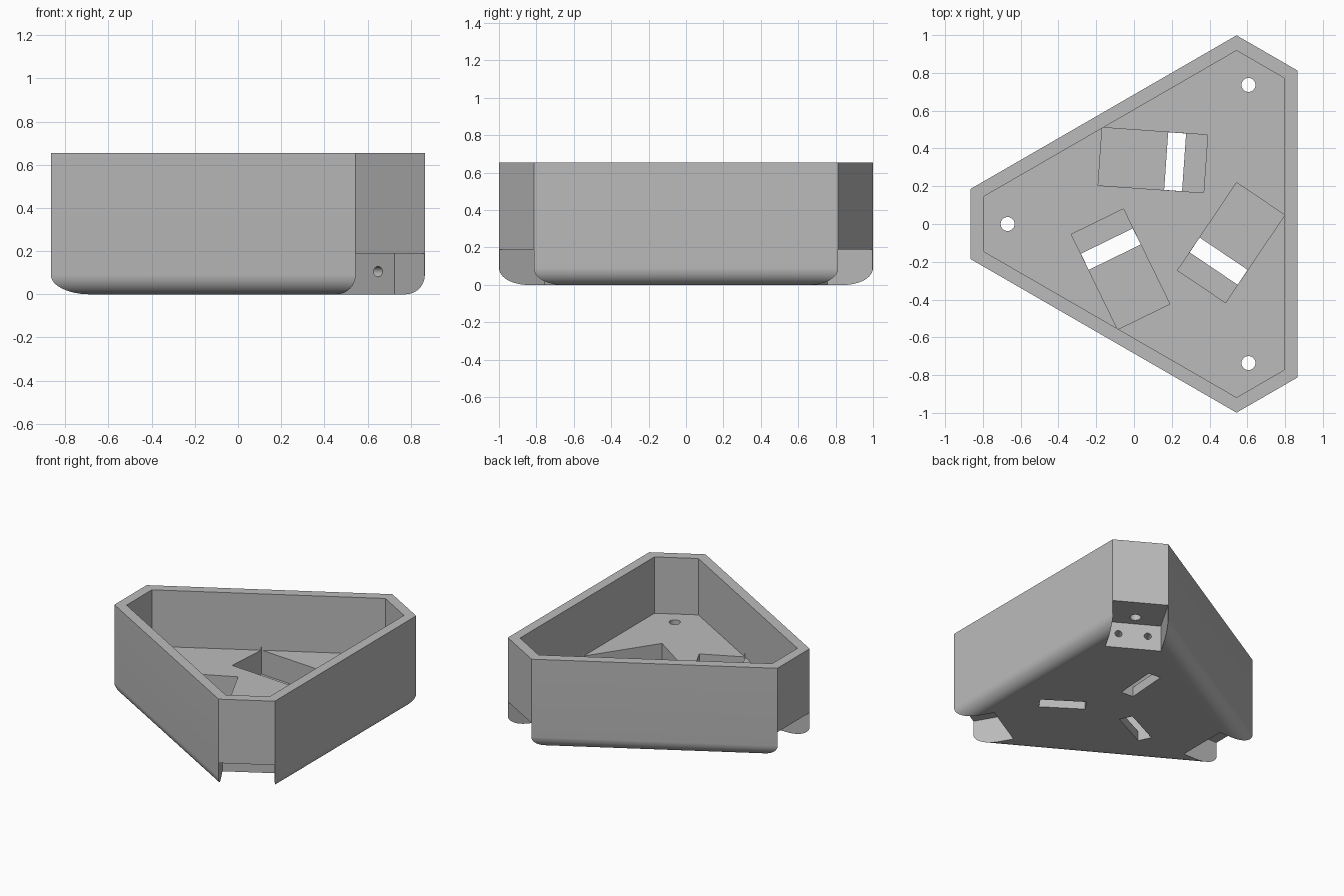
import bpy, bmesh
from math import sin, cos, pi, radians
from mathutils import Matrix, Vector

if "Cube" in bpy.data.objects:
    bpy.data.objects.remove(bpy.data.objects["Cube"])

CX = 0.181                 # three-fold axis of the tray
LONG, SHORT = 0.684, 1.046  # distance from the axis to long and short sides
HEIGHT, WALL, FLOOR, NOTCH_TOP, ROUND = 0.655, 0.07, 0.245, 0.19, 0.09
HALF = (LONG - SHORT / 2) / sin(pi / 3)   # half width of a short side

grey = bpy.data.materials.new("plain grey")
grey.use_nodes = True
grey.diffuse_color = (0.5, 0.5, 0.5, 1)
grey.node_tree.nodes["Principled BSDF"].inputs["Base Color"].default_value = (0.5, 0.5, 0.5, 1)


def make_object(name, bm):
    bmesh.ops.recalc_face_normals(bm, faces=bm.faces)
    mesh = bpy.data.meshes.new(name)
    bm.to_mesh(mesh)
    bm.free()
    mesh.materials.append(grey)
    obj = bpy.data.objects.new(name, mesh)
    bpy.context.collection.objects.link(obj)
    return obj


def outline(long, short, z):
    """Clipped triangle: long sides face 0, 120, 240 degrees, short ones between."""
    half = (long - short / 2) / sin(pi / 3)
    pts = []
    for k in range(3):
        a = radians(60 + 120 * k)
        out, side = Vector((cos(a), sin(a), 0)), Vector((-sin(a), cos(a), 0))
        pts += [out * short + side * s * half + Vector((CX, 0, z)) for s in (-1, 1)]
    return pts


def loft(name, rings):
    bm = bmesh.new()
    rows = [[bm.verts.new(p) for p in r] for r in rings]
    for lo, hi in zip(rows, rows[1:]):
        for i in range(6):
            j = (i + 1) % 6
            bm.faces.new((lo[i], lo[j], hi[j], hi[i]))
    bm.faces.new(rows[0][::-1])
    bm.faces.new(rows[-1])
    return make_object(name, bm)


def box(name, size, matrix):
    bm = bmesh.new()
    bmesh.ops.create_cube(bm, size=1, matrix=matrix @ Matrix.Diagonal((*size, 1)))
    return make_object(name, bm)


def rod(name, radius, depth, matrix):
    bm = bmesh.new()
    bmesh.ops.create_cone(bm, cap_ends=True, segments=32, radius1=radius,
                          radius2=radius, depth=depth, matrix=matrix)
    return make_object(name, bm)


# Tray body, rounded under its long sides
rings = []
for i in range(13):
    a = pi / 2 * i / 12
    rings.append(outline(LONG - ROUND * (1 - sin(a)), SHORT, ROUND * (1 - cos(a))))
rings.append(outline(LONG, SHORT, HEIGHT))
body = loft("tray_body", rings)

# Open cavity
cutters = [loft("cavity", [outline(LONG - WALL, SHORT - WALL, z) for z in (FLOOR, HEIGHT + 0.1)])]

for k in range(3):
    # Corner notch with a vertical hole and two side screw holes
    corner = Matrix.Translation((CX, 0, 0)) @ Matrix.Rotation(radians(60 + 120 * k), 4, "Z")
    back = SHORT - 0.28
    cutters.append(box("notch", (0.5, 2 * HALF - 0.002, NOTCH_TOP + 0.1),
                       corner @ Matrix.Translation((back + 0.25, 0, NOTCH_TOP / 2 - 0.05))))
    cutters.append(rod("mount_hole", 0.037, 0.3, corner @ Matrix.Translation((0.85, 0, 0.25))))
    for s in (-1, 1):
        cutters.append(rod("screw_hole", 0.024, 0.24, corner
                           @ Matrix.Translation((back, s * 0.098, 0.105))
                           @ Matrix.Rotation(pi / 2, 4, "Y")))
    # Slanted pocket in the floor with a slot through the bottom
    pocket = (Matrix.Translation((CX, 0, 0)) @ Matrix.Rotation(radians(120 * k), 4, "Z")
              @ Matrix.Translation((-0.081, 0.338, 0)) @ Matrix.Rotation(radians(-4), 4, "Z"))
    cutters.append(box("pocket", (0.56, 0.307, 0.2), pocket @ Matrix.Translation((0, 0, 0.17))))
    cutters.append(box("slot", (0.095, 0.306, 0.3), pocket @ Matrix.Translation((0.118, 0, 0))))

# Cut everything out of the body
bpy.context.view_layer.objects.active = body
for c in cutters:
    c.hide_render = True
    mod = body.modifiers.new(c.name, "BOOLEAN")
    mod.operation, mod.solver, mod.object = "DIFFERENCE", "EXACT", c
    bpy.ops.object.modifier_apply(modifier=mod.name)
    bpy.data.objects.remove(c)

for o in bpy.context.selected_objects:
    o.select_set(False)
body.select_set(True)
bpy.ops.object.shade_smooth_by_angle(angle=radians(30))
